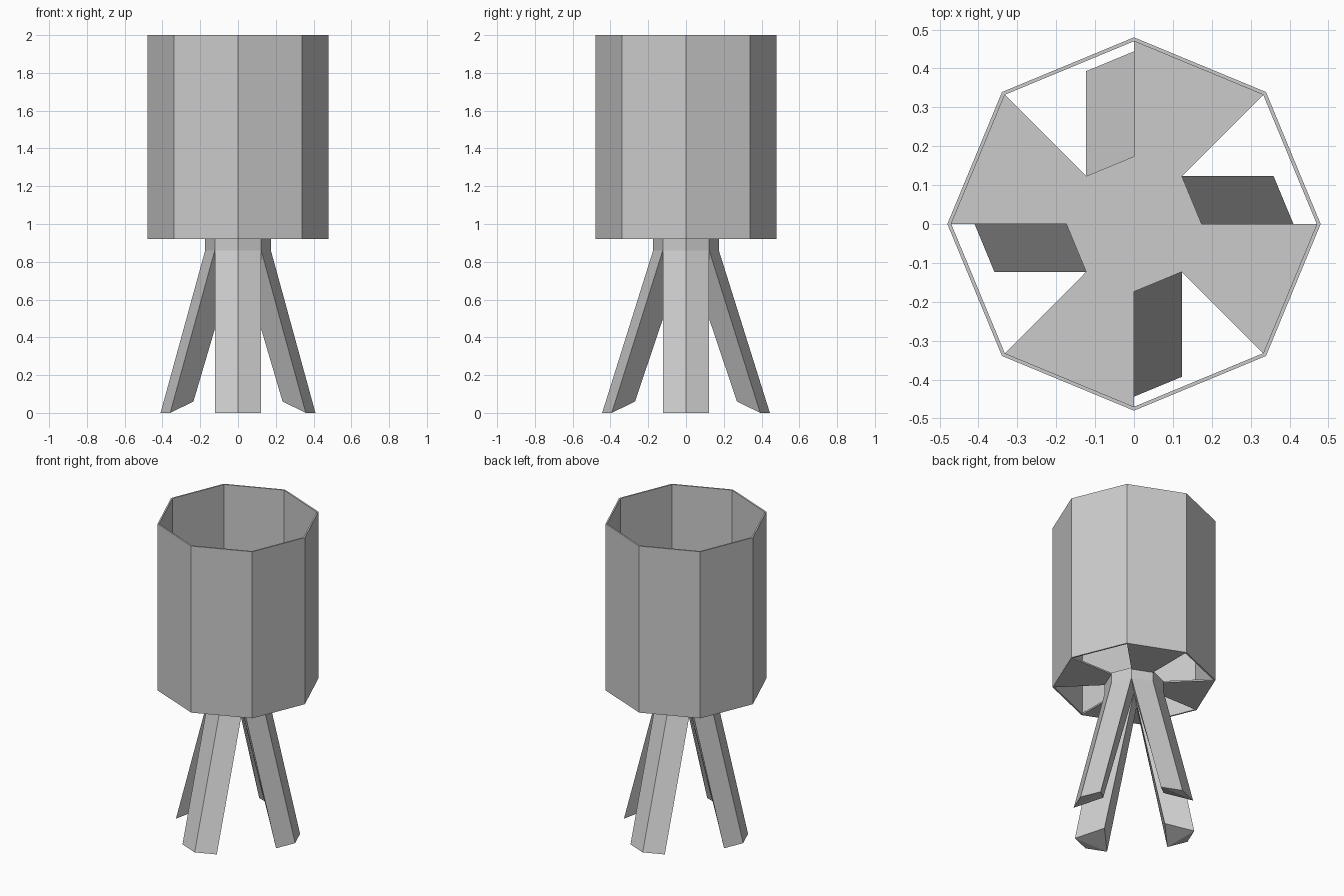
import bpy
from math import cos, sin, pi

if "Cube" in bpy.data.objects:
    bpy.data.objects.remove(bpy.data.objects["Cube"])

HUB_R, OUT_R, IN_R = 0.174, 0.48, 0.47
LEG_TOP, BASE, TOP, T = 0.86, 0.92, 2.0, 0.01


def pt(r, i, z):
    """Corner i of an octagon of radius r."""
    return (r * cos(i * pi / 4), r * sin(i * pi / 4), z)


def make(name, verts, faces):
    me = bpy.data.meshes.new(name)
    me.from_pydata(verts, [], faces)
    ob = bpy.data.objects.new(name, me)
    bpy.context.collection.objects.link(ob)
    return ob


def prism(name, bottom, top):
    """Closed solid between two matching counter-clockwise loops."""
    n = len(bottom)
    faces = [(i, (i + 1) % n, n + (i + 1) % n, n + i) for i in range(n)]
    faces += [tuple(reversed(range(n))), tuple(range(n, 2 * n))]
    return make(name, bottom + top, faces)


# Open octagonal shell with a thin wall
rings = [(OUT_R, BASE), (OUT_R, TOP), (IN_R, TOP), (IN_R, BASE)]
verts = [pt(r, i, z) for r, z in rings for i in range(8)]
faces = []
for k in range(4):
    a, b = k * 8, (k + 1) % 4 * 8
    for i in range(8):
        j = (i + 1) % 8
        faces.append((a + i, a + j, b + j, b + i))
make("shell", verts, faces)

# Central hub
prism("hub", [pt(HUB_R, i, LEG_TOP) for i in range(8)],
      [pt(HUB_R, i, BASE + T) for i in range(8)])

# Flat webs joining the hub to the shell in every second sector
for n, i in enumerate((1, 3, 5, 7)):
    loops = [[pt(HUB_R, i, z), pt(IN_R, i, z), pt(IN_R, i + 1, z), pt(HUB_R, i + 1, z)]
             for z in (BASE, BASE + T)]
    prism(f"web_{n + 1}", *loops)

# Splayed kite-section legs, each under a quarter of the hub
for name, i, splay in (("right_leg", 0, 0.236), ("back_leg", 2, 0.27),
                       ("left_leg", 4, 0.236), ("front_leg", 6, 0.27)):
    top = [(0, 0, LEG_TOP)] + [pt(HUB_R, i + d, LEG_TOP) for d in (-1, 0, 1)]
    dx, dy, _ = pt(splay, i, 0)
    foot = [(x + dx, y + dy, 0.06 if k == 0 else 0) for k, (x, y, z) in enumerate(top)]
    leg = make(name, foot + top,
               [(0, 1, 5, 4), (1, 2, 6, 5), (2, 3, 7, 6), (3, 0, 4, 7),
                (0, 3, 1), (1, 3, 2), (4, 5, 6, 7)])
